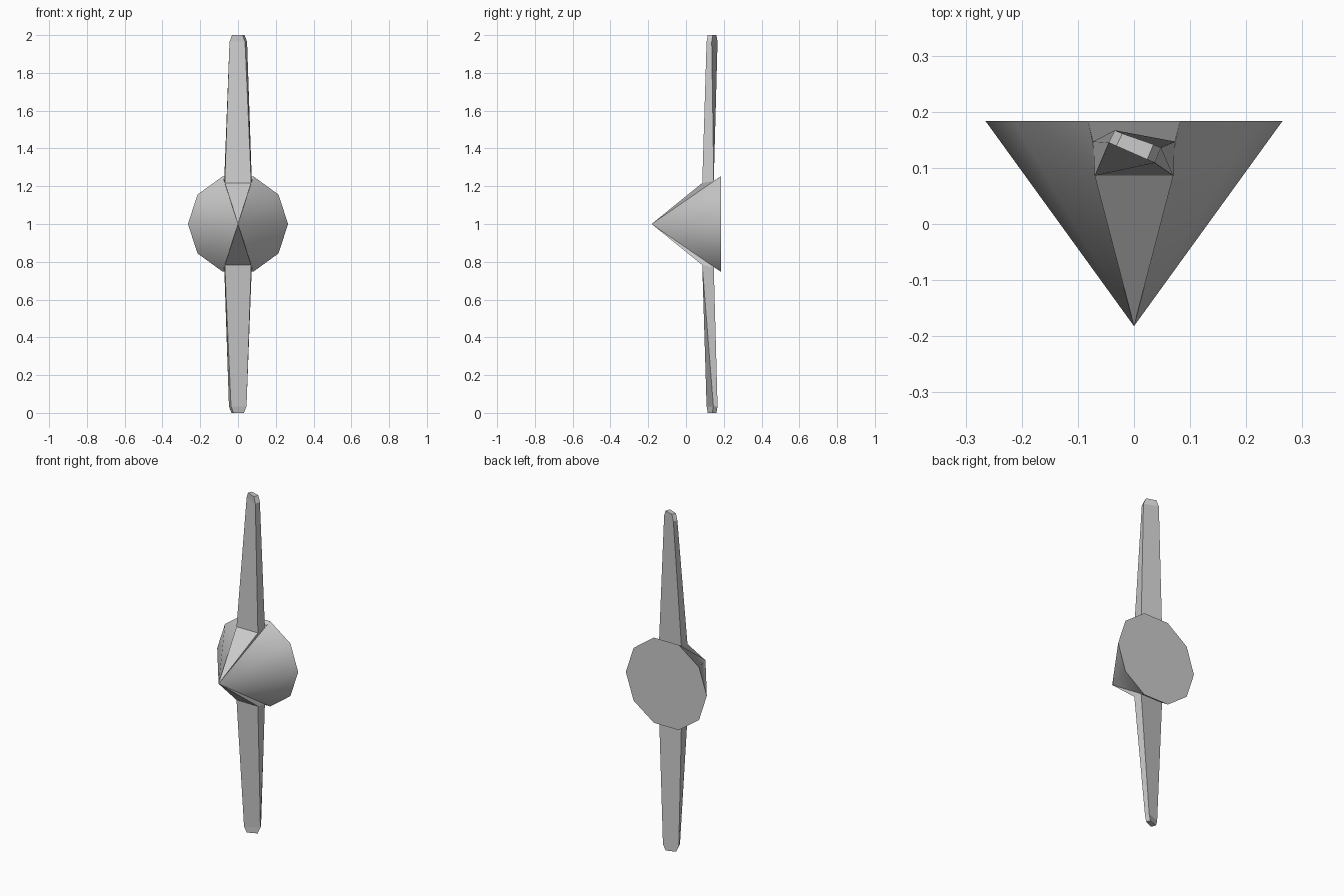
import bpy, bmesh
from math import sin, cos, pi, radians
from mathutils import Vector

if "Cube" in bpy.data.objects:
    bpy.data.objects.remove(bpy.data.objects["Cube"])

# blade cross-sections as (x, y): front left, front right, back right, back left
ROOT = [(-.07, .086), (.07, .086), (.073, .147), (-.073, .147)]
ROOT_Z = [.217, .217, .228, .228]
TIP = [(-.045, .145), (.037, .109), (.048, .136), (-.034, .167)]


def finish(bm, name):
    bmesh.ops.recalc_face_normals(bm, faces=bm.faces)
    mesh = bpy.data.meshes.new(name)
    bm.to_mesh(mesh)
    bm.free()
    ob = bpy.data.objects.new(name, mesh)
    bpy.context.collection.objects.link(ob)
    return ob


def place(x, y, h, side):
    # half-turn about the hub axis for the lower blade
    return Vector((side * x, y, 1 + side * h))


def root_ring(bm, side):
    return [bm.verts.new(place(x, y, h, side)) for (x, y), h in zip(ROOT, ROOT_Z)]


# hub: ten-sided cone whose top and bottom panels are raised into blade seats
bm = bmesh.new()
apex = bm.verts.new((0, -.182, 1))
ring = [bm.verts.new((.265 * cos(i * pi / 5), .184, 1 + .265 * sin(i * pi / 5)))
        for i in range(10)]
bm.faces.new(ring)
for i in range(10):
    right, left = ring[i], ring[(i + 1) % 10]
    if i in (2, 7):
        fl, fr, br, bl = root_ring(bm, 1 if i == 2 else -1)
        for f in ((apex, fr, fl), (apex, right, br, fr),
                  (apex, fl, bl, left), (right, left, bl, br)):
            bm.faces.new(f)
    else:
        bm.faces.new((apex, right, left))
hub = finish(bm, "hub")
bpy.context.view_layer.objects.active = hub
hub.select_set(True)
bpy.ops.object.shade_smooth_by_angle(angle=radians(40))

# blades: twisted taper with a chamfered tip
centre = sum((Vector(p) for p in TIP), Vector((0, 0))) / 4
chord = (Vector(TIP[1]) - Vector(TIP[0])).normalized()
for name, side in (("upper_blade", 1), ("lower_blade", -1)):
    bm = bmesh.new()
    rings = [root_ring(bm, side)]
    rings.append([bm.verts.new(place(x, y, .965, side)) for x, y in TIP])
    cap = []
    for p in TIP:
        p = Vector(p)
        p -= chord * (p - centre).dot(chord) * .33
        cap.append(bm.verts.new(place(p.x, p.y, 1, side)))
    rings.append(cap)
    for a, b in zip(rings, rings[1:]):
        for i in range(4):
            j = (i + 1) % 4
            bm.faces.new((a[i], a[j], b[j], b[i]))
    bm.faces.new(cap)
    finish(bm, name)
